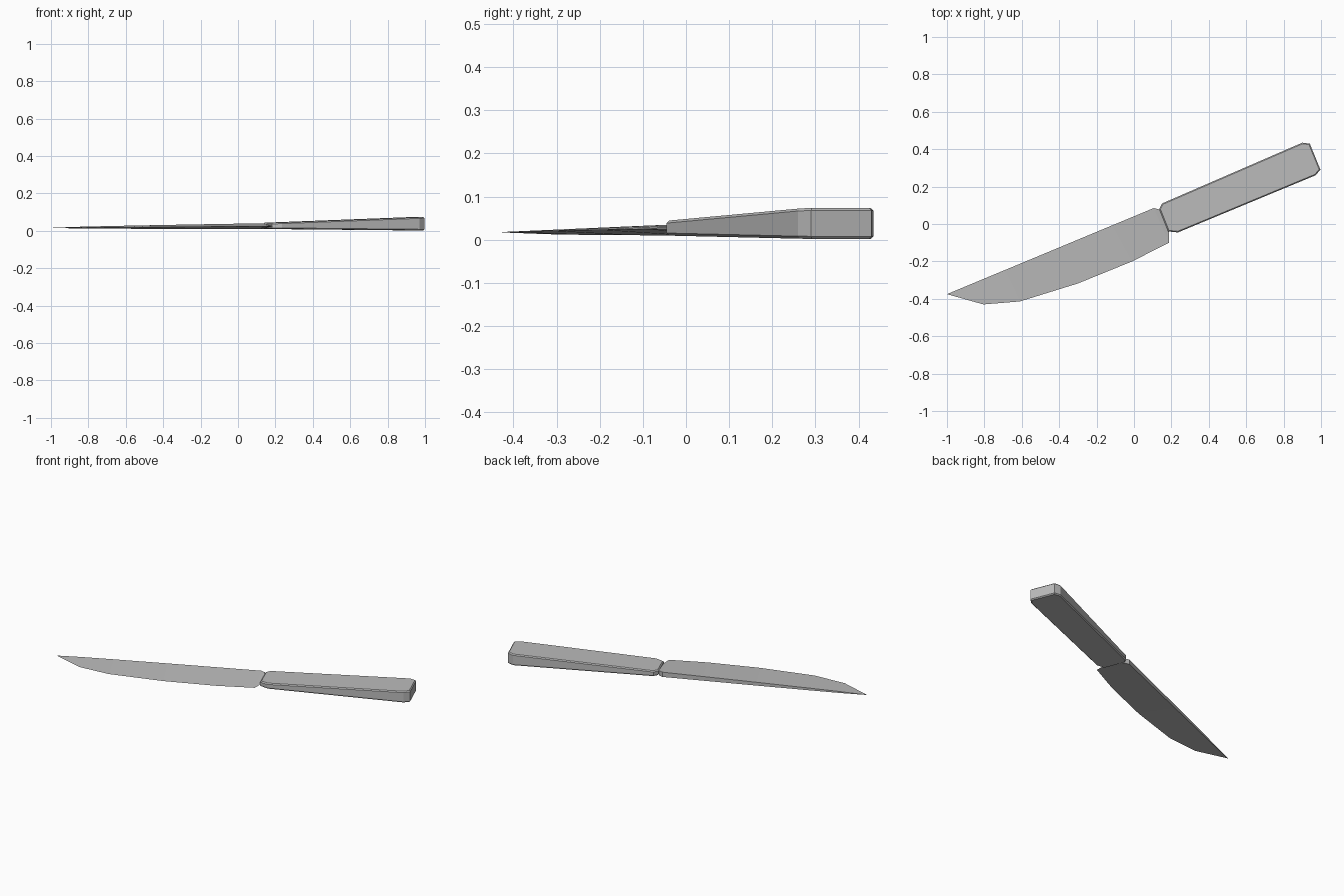
import bpy
import bmesh
from mathutils import Vector

cube = bpy.data.objects.get("Cube")
if cube:
    bpy.data.objects.remove(cube, do_unlink=True)

grey = bpy.data.materials.new("steel_grey")
grey.use_nodes = True
colour = (0.5, 0.5, 0.5, 1)
grey.diffuse_color = colour
grey.node_tree.nodes["Principled BSDF"].inputs["Base Color"].default_value = colour


def finish(bm, name):
    bmesh.ops.recalc_face_normals(bm, faces=bm.faces)
    mesh = bpy.data.meshes.new(name)
    bm.to_mesh(mesh)
    bm.free()
    mesh.materials.append(grey)
    obj = bpy.data.objects.new(name, mesh)
    bpy.context.collection.objects.link(obj)


# Handle: outline extruded between two sloping planes, rims chamfered
outline = [(0.15, 0.11), (0.90, 0.435), (0.94, 0.43), (0.997, 0.29),
           (0.97, 0.26), (0.235, -0.045), (0.183, -0.04), (0.135, 0.08)]
axis = Vector((0.92, 0.39))
start = axis.dot(Vector(outline[-1]))
length = axis.dot(Vector(outline[2])) - start


def along(p):
    return (axis.dot(Vector(p)) - start) / length


bm = bmesh.new()
low = [bm.verts.new((*p, 0.01 - 0.008 * along(p))) for p in outline]
high = [bm.verts.new((*p, 0.043 + 0.031 * along(p))) for p in outline]
caps = [bm.faces.new(low[::-1]), bm.faces.new(high)]
for i in range(len(outline)):
    j = (i + 1) % len(outline)
    bm.faces.new((low[i], low[j], high[j], high[i]))
rims = list({e for f in caps for e in f.edges})
bmesh.ops.bevel(bm, geom=rims, offset=0.006, segments=1, affect='EDGES')
finish(bm, "handle")

# Blade: wedge sections with a thick straight spine and a sharp curved edge
spine_end, tip = Vector((0.105, 0.085)), Vector((-1, -0.375))
edge = [(0.187, -0.10), (-0.01, -0.20), (-0.30, -0.318), (-0.61, -0.414), (-0.805, -0.43)]
steps = [0, 0.2, 0.46, 0.72, 0.88]
sections = [((0.135, 0.078), (0.186, -0.04), 0)]
sections += [(spine_end.lerp(tip, s), e, s) for s, e in zip(steps, edge)]

bm = bmesh.new()
rows = []
for back, front, s in sections:
    mid = 0.025 - 0.009 * s
    half = 0.015 * (1 - s) ** 0.6
    rows.append([bm.verts.new((*back, mid + half)),
                 bm.verts.new((*front, mid)),
                 bm.verts.new((*back, mid - half))])
point = bm.verts.new((*tip, 0.016))
bm.faces.new(rows[0])
for a, b in zip(rows, rows[1:]):
    for i in range(3):
        j = (i + 1) % 3
        bm.faces.new((a[i], a[j], b[j], b[i]))
for i in range(3):
    bm.faces.new((rows[-1][i], rows[-1][(i + 1) % 3], point))
finish(bm, "blade")
